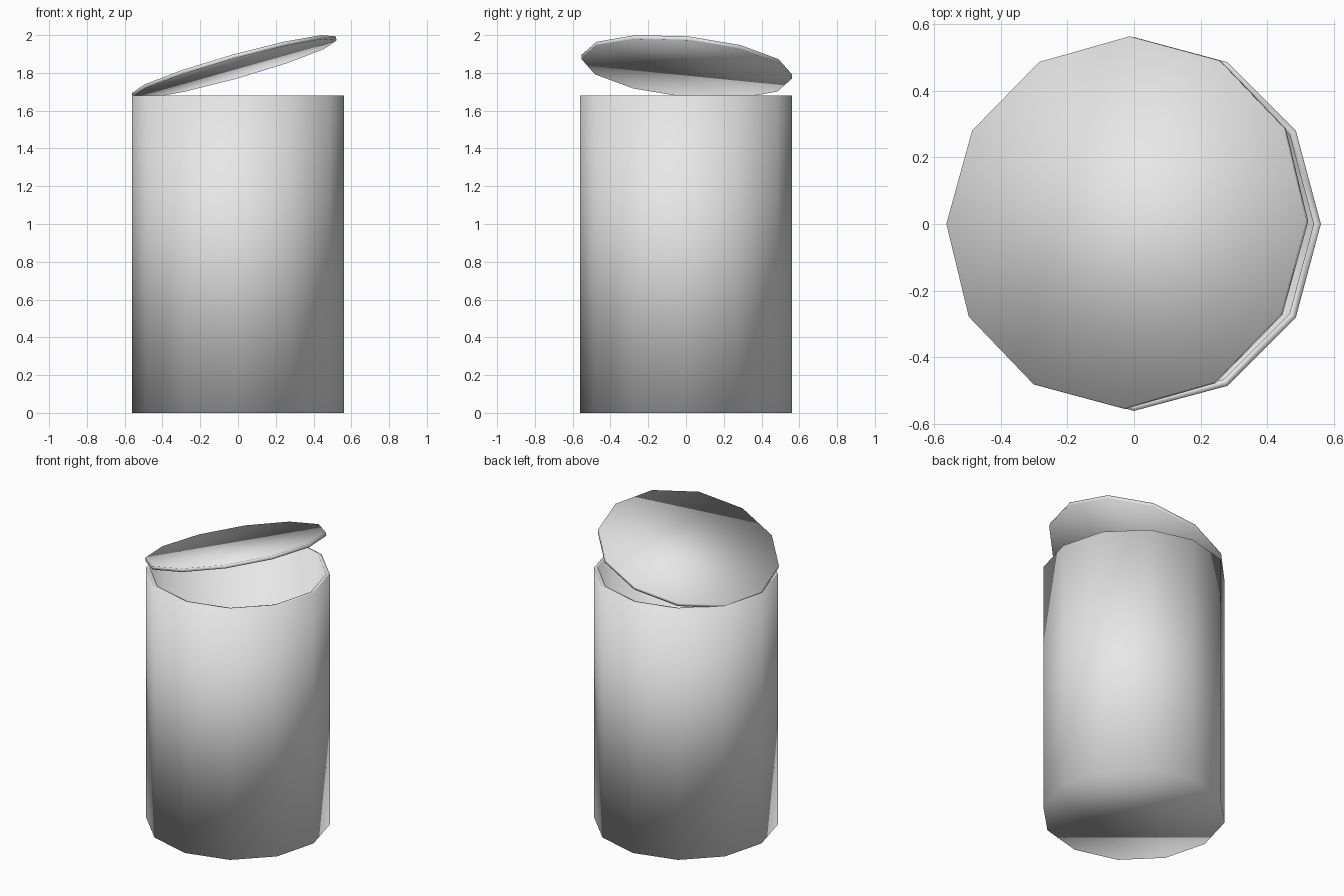
import bpy
import bmesh
from math import radians

default = bpy.data.objects.get("Cube")
if default:
    bpy.data.objects.remove(default, do_unlink=True)

SIDES = 12
RADIUS = 0.56
HEIGHT = 1.68
WALL = 0.022

grey = bpy.data.materials.new("light_grey")
grey.use_nodes = True
colour = (0.8, 0.8, 0.8, 1)
grey.diffuse_color = colour
grey.node_tree.nodes["Principled BSDF"].inputs["Base Color"].default_value = colour


def shell(name, height=0):
    """Twelve-sided disc, optionally raised into an open cup, given thickness."""
    bm = bmesh.new()
    bmesh.ops.create_circle(bm, cap_ends=True, segments=SIDES, radius=RADIUS)
    if height:
        rim = bmesh.ops.extrude_edge_only(bm, edges=bm.edges[:])["geom"]
        rim_verts = [g for g in rim if isinstance(g, bmesh.types.BMVert)]
        bmesh.ops.translate(bm, verts=rim_verts, vec=(0, 0, height))
    bmesh.ops.recalc_face_normals(bm, faces=bm.faces[:])
    # the flat disc faces up, the base of the cup faces down
    base = max(bm.faces, key=lambda f: len(f.verts))
    if (base.normal.z < 0) != bool(height):
        bmesh.ops.reverse_faces(bm, faces=bm.faces[:])
    for face in bm.faces:
        face.smooth = True
    mesh = bpy.data.meshes.new(name)
    bm.to_mesh(mesh)
    bm.free()
    mesh.materials.append(grey)
    obj = bpy.data.objects.new(name, mesh)
    bpy.context.collection.objects.link(obj)
    solid = obj.modifiers.new("wall", 'SOLIDIFY')
    solid.thickness = WALL
    solid.offset = -1
    return obj


# Open container
shell("container", HEIGHT)

# Lid resting on one edge, tipped up towards the model's left
lid = shell("lid")
lid.location = (-0.023, 0.005, 1.843)
lid.rotation_euler = (radians(-5.6), radians(-15.6), radians(0.5))
